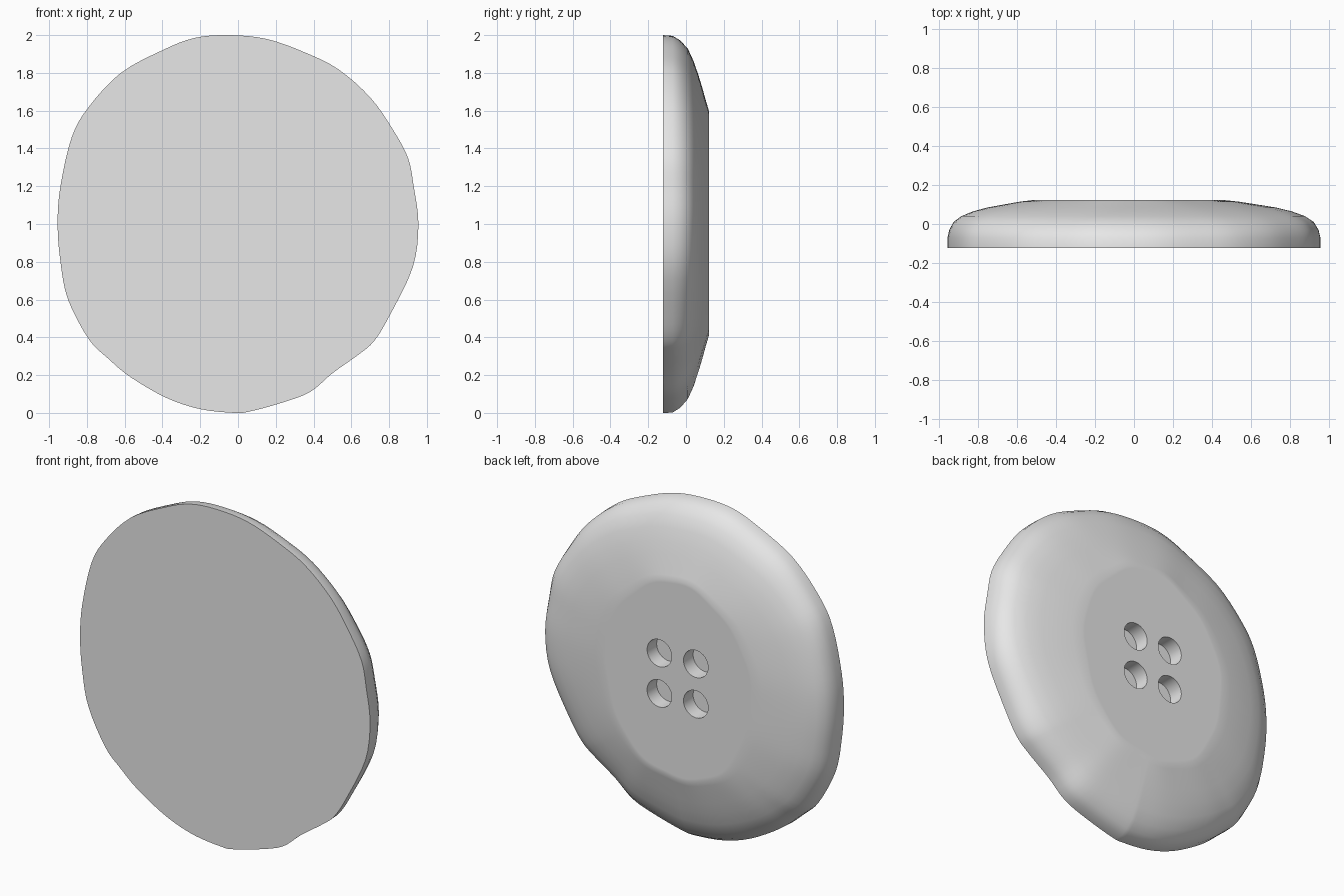
import bpy
import bmesh
import math
from mathutils import Vector

cube = bpy.data.objects.get("Cube")
if cube:
    bpy.data.objects.remove(cube, do_unlink=True)

HALF = 0.122            # half of the thickness
CENTRE = Vector((-0.03, 1.0))   # middle of the flat back area

clay = bpy.data.materials.new("plain grey")
clay.use_nodes = True
GREY = (0.8, 0.8, 0.8, 1.0)
clay.diffuse_color = GREY
clay.node_tree.nodes["Principled BSDF"].inputs["Base Color"].default_value = GREY

# Uneven hand-shaped outline (x, z), clockwise from the top
OUTLINE = [
    (-.05, 2), (.15, 1.98), (.35, 1.91), (.53, 1.82), (.7, 1.67), (.82, 1.5),
    (.9, 1.35), (.93, 1.2), (.955, 1), (.925, .77), (.8, .51), (.72, .38),
    (.64, .31), (.5, .21), (.38, .11), (.22, .05), (.05, .005), (-.02, 0),
    (-.2, .02), (-.38, .08), (-.57, .19), (-.69, .29), (-.79, .39), (-.9, .6),
    (-.94, .8), (-.955, 1), (-.94, 1.2), (-.88, 1.46), (-.79, 1.62),
    (-.62, 1.8), (-.4, 1.92), (-.23, 1.985)]

# Rim profile: depth, then reach from flat area (0) to outline (1)
# at the sides and at the top and bottom
PROFILE = [
    (-HALF, 1, 1), (-.07, 1, .99), (-.03, .98, .93), (.01, .93, .82),
    (.04, .84, .66), (.065, .7, .48), (.085, .53, .32), (.103, .3, .16),
    (.115, .14, .06), (HALF, 0, 0)]


def smooth_loop(points, steps):
    """Closed Catmull-Rom curve through the points."""
    pts = [Vector(p) for p in points]
    n = len(pts)
    loop = []
    for i in range(n):
        a, b, c, d = (pts[(i + k) % n] for k in (-1, 0, 1, 2))
        for s in range(steps):
            t = s / steps
            loop.append(b + (c - a) * t / 2
                        + (a * 2 - b * 5 + c * 4 - d) * t * t / 2
                        + (b * 3 - a - c * 3 + d) * t ** 3 / 2)
    return loop


def flat_edge(p):
    """Point on the slightly wavy oval edge of the flat back area."""
    ang = math.atan2(p.y - CENTRE.y, p.x - CENTRE.x)
    wave = 1 + 0.012 * math.sin(5 * ang) + 0.008 * math.sin(11 * ang + 1)
    return CENTRE + Vector((0.49 * math.cos(ang), 0.59 * math.sin(ang))) * wave


def make_object(name, bm):
    bmesh.ops.recalc_face_normals(bm, faces=bm.faces)
    mesh = bpy.data.meshes.new(name)
    bm.to_mesh(mesh)
    bm.free()
    mesh.materials.append(clay)
    obj = bpy.data.objects.new(name, mesh)
    bpy.context.collection.objects.link(obj)
    return obj


# Button body: flat front, rounded rim, flat back
bm = bmesh.new()
outer = smooth_loop(OUTLINE, 4)
inner = [flat_edge(p) for p in outer]
rings = []
for y, side, upright in PROFILE:
    ring = []
    for o, i in zip(outer, inner):
        lean = (o - CENTRE).normalized().y ** 2
        q = i.lerp(o, side + (upright - side) * lean)
        ring.append(bm.verts.new((q.x, y, q.y)))
    rings.append(ring)
rings.append([bm.verts.new((q.x, HALF, q.y))
              for q in (CENTRE.lerp(i, 0.97) for i in inner)])
count = len(outer)
for lower, upper in zip(rings, rings[1:]):
    for k in range(count):
        j = (k + 1) % count
        bm.faces.new((lower[k], lower[j], upper[j], upper[k]))
bm.faces.new(rings[0])
bm.faces.new(rings[-1])
body = make_object("button_body", bm)

# Four blind thread holes, cut into the back
bm = bmesh.new()
for sx in (-1, 1):
    for sz in (-1, 1):
        made = bmesh.ops.create_cone(bm, cap_ends=True, segments=32,
                                     radius1=0.081, radius2=0.081, depth=0.2)
        turn = bmesh.ops.rotate
        turn(bm, verts=made["verts"], cent=(0, 0, 0),
             matrix=Vector((0, 0, 1)).rotation_difference(Vector((0, 1, 0))).to_matrix())
        bmesh.ops.translate(bm, verts=made["verts"],
                            vec=(CENTRE.x + sx * 0.12, HALF + 0.01, 1.015 + sz * 0.12))
cutter = make_object("hole_cutter", bm)
cutter.hide_render = True

cut = body.modifiers.new("thread_holes", 'BOOLEAN')
cut.operation = 'DIFFERENCE'
cut.solver = 'EXACT'
cut.object = cutter

bpy.ops.object.select_all(action='DESELECT')
body.select_set(True)
bpy.context.view_layer.objects.active = body
bpy.ops.object.modifier_apply(modifier=cut.name)
bpy.data.objects.remove(cutter, do_unlink=True)
bpy.ops.object.shade_smooth_by_angle(angle=math.radians(35))
